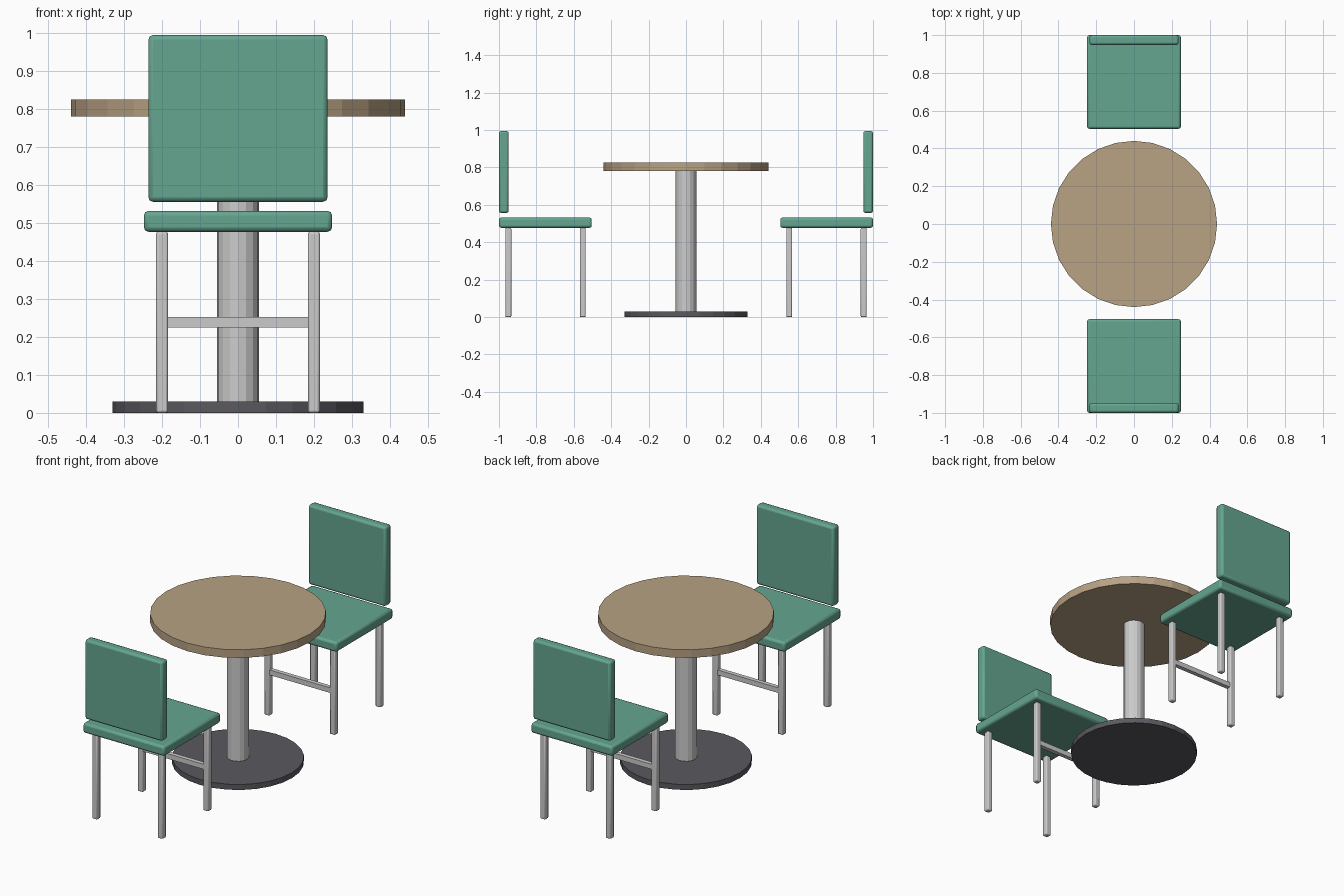
import bpy
from math import radians

if "Cube" in bpy.data.objects:
    bpy.data.objects.remove(bpy.data.objects["Cube"])


def material(name, rgb):
    m = bpy.data.materials.new(name)
    m.diffuse_color = (*rgb, 1)
    m.use_nodes = True
    m.node_tree.nodes["Principled BSDF"].inputs["Base Color"].default_value = m.diffuse_color
    return m


GREEN = material("green_upholstery", (0.13, 0.38, 0.28))
WOOD = material("light_wood", (0.48, 0.36, 0.23))
DARK = material("dark_metal", (0.10, 0.10, 0.115))


def disc(name, radius, z0, z1, sides, mat=None):
    bpy.ops.mesh.primitive_cylinder_add(vertices=sides, radius=radius, depth=z1 - z0,
                                        location=(0, 0, (z0 + z1) / 2))
    ob = bpy.context.object
    ob.name = name
    if mat:
        ob.data.materials.append(mat)


def box(name, x, y, z, bevel=0, mat=None):
    """Box from (min, max) ranges, with optional rounded edges."""
    ranges = (x, y, z)
    bpy.ops.mesh.primitive_cube_add(size=1, location=[(a + b) / 2 for a, b in ranges])
    ob = bpy.context.object
    ob.name = name
    ob.scale = [b - a for a, b in ranges]
    bpy.ops.object.transform_apply(location=False, rotation=False, scale=True)
    if bevel:
        mod = ob.modifiers.new("rounded_edges", 'BEVEL')
        mod.width = bevel
        mod.segments = 2
        bpy.ops.object.shade_smooth_by_angle(angle=radians(30))
    if mat:
        ob.data.materials.append(mat)


def span(centre, half):
    return centre - half, centre + half


def yspan(side, near, far):
    return tuple(sorted((side * near, side * far)))


# Pedestal table
disc("table_base", 0.33, 0, 0.03, 28, DARK)
disc("table_column", 0.055, 0.03, 0.78, 16)
disc("table_top", 0.44, 0.78, 0.825, 28, WOOD)

# Two chairs facing the table
for label, s in (("front_chair", -1), ("back_chair", 1)):
    box(f"{label}_seat", (-0.248, 0.248), yspan(s, 0.504, 1.0), (0.477, 0.532), 0.012, GREEN)
    box(f"{label}_backrest", (-0.236, 0.236), yspan(s, 0.948, 1.0), (0.556, 0.995), 0.012, GREEN)
    for side, x in (("left", -0.2), ("right", 0.2)):
        for end, y in (("inner", 0.552), ("outer", 0.95)):
            box(f"{label}_{side}_{end}_leg", span(x, 0.016), span(s * y, 0.016),
                (0, 0.477), 0.006)
    # Crossbar between the legs nearest the table
    box(f"{label}_crossbar", (-0.19, 0.19), span(s * 0.552, 0.012), (0.225, 0.253))
